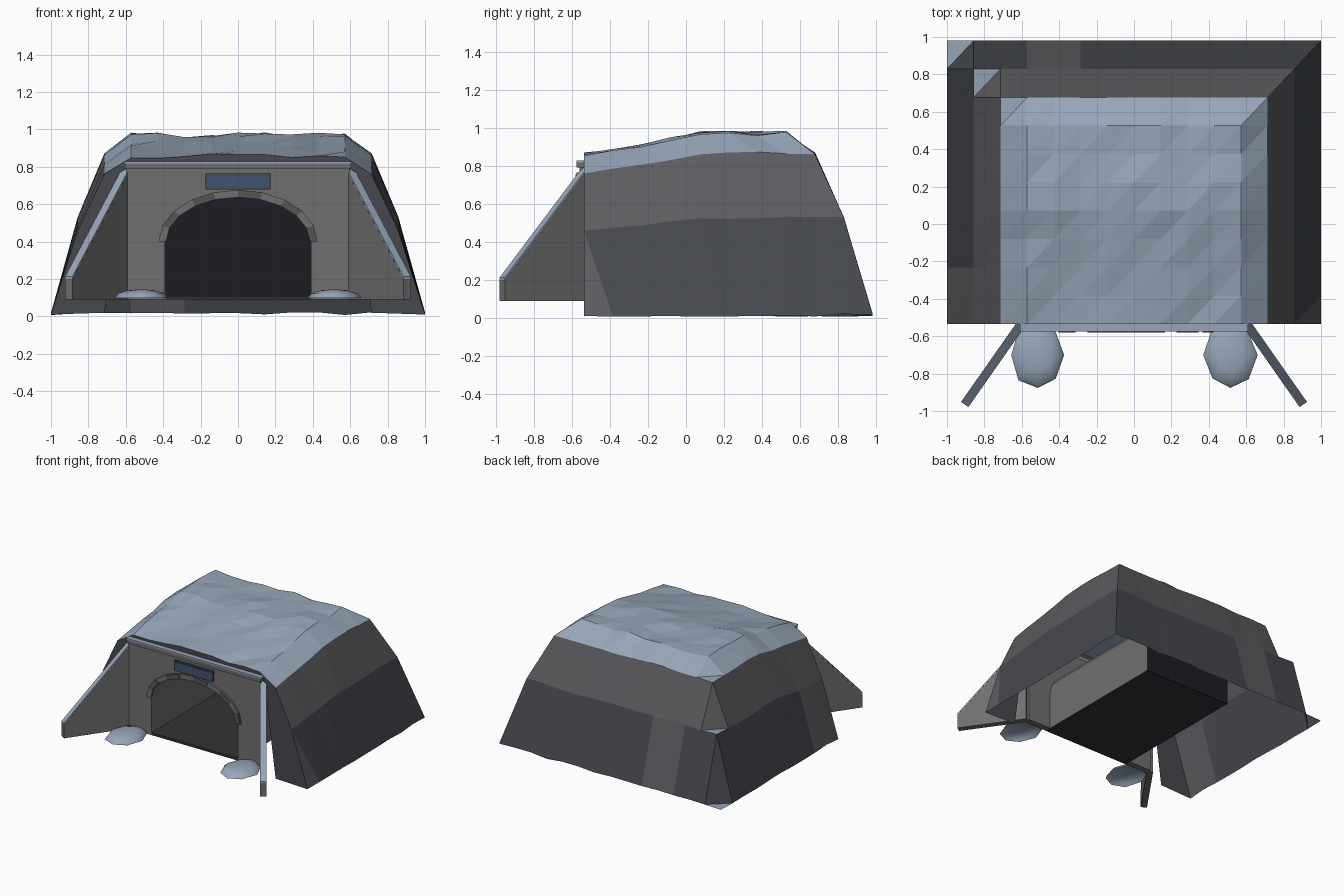
import bpy, bmesh, math, random
from mathutils import Vector

if "Cube" in bpy.data.objects:
    bpy.data.objects.remove(bpy.data.objects["Cube"])

random.seed(4)


def material(name, rgb):
    m = bpy.data.materials.new(name)
    m.diffuse_color = (*rgb, 1)
    m.use_nodes = True
    m.node_tree.nodes["Principled BSDF"].inputs["Base Color"].default_value = m.diffuse_color
    return m


DARK = material("tunnel_dark", (0.013, 0.012, 0.016))
FLOOR = material("road_dark", (0.03, 0.033, 0.037))
BLUE = material("plate_blue", (0.05, 0.09, 0.16))
FRAME = material("frame_grey", (0.06, 0.065, 0.075))
SNOW = material("snow", (0.31, 0.38, 0.48))
ROCK = material("rock_dark", (0.062, 0.066, 0.077))
ROCK2 = material("rock_light", (0.108, 0.105, 0.115))
STONE = material("stone", (0.16, 0.16, 0.163))
STONE2 = material("stone_dark", (0.09, 0.09, 0.093))


def make(name, verts, faces, mats, recalc=True):
    me = bpy.data.meshes.new(name)
    me.from_pydata([tuple(v) for v in verts], [], faces)
    if recalc:
        bm = bmesh.new()
        bm.from_mesh(me)
        bmesh.ops.recalc_face_normals(bm, faces=bm.faces)
        bm.to_mesh(me)
        bm.free()
    ob = bpy.data.objects.new(name, me)
    bpy.context.collection.objects.link(ob)
    for m in mats if isinstance(mats, list) else [mats]:
        me.materials.append(m)
    return ob


def prism(name, prof, off, mat):
    """Extrude a planar 3D outline along a vector."""
    n = len(prof)
    a = [Vector(p) for p in prof]
    b = [p + Vector(off) for p in a]
    faces = [tuple(range(n)), tuple(range(n, 2 * n))]
    faces += [(i, (i + 1) % n, (i + 1) % n + n, i + n) for i in range(n)]
    return make(name, a + b, faces, mat)


def box(name, x0, x1, y0, y1, z0, z1, mat):
    return prism(name, [(x0, y0, z0), (x1, y0, z0), (x1, y0, z1), (x0, y0, z1)],
                 (0, y1 - y0, 0), mat)


# Hill: height grid that steps down to three edges and sinks towards the front
NX, NY, YF, YB = 14, 10, -0.535, 0.98
STEP = [0.015, 0.525, 0.865, 0.97]
FALL = [0.885, 0.905, 0.93, 0.965, 1.0]
verts, faces, slots = [], [], []
for j in range(NY + 1):
    for i in range(NX + 1):
        d = min(i, NX - i, NY - j)
        z = STEP[min(d, 3)] * (FALL[min(j, 4)] if d else 1)
        z += random.uniform(-1, 1) * (0.008 if d < 3 else 0.014)
        verts.append((-1 + 2 * i / NX, YF + (YB - YF) * j / NY, max(z, 0)))
for j in range(NY):
    for i in range(NX):
        a = j * (NX + 1) + i
        b, c, d = a + 1, a + NX + 2, a + NX + 1
        ring = min(i, NX - 1 - i, NY - 1 - j)
        for k, tri in enumerate([(a, b, c), (a, c, d)]):
            p, q, r = (Vector(verts[t]) for t in tri)
            faces.append(tri)
            # snow on gentle slopes, two rock tones on steep ones
            if (q - p).cross(r - p).normalized().z > 0.6:
                slots.append(0)
            elif ring == 1 or (i == 0 and j < 2) or (i == NX - 1 and j == 0 and k == 0) \
                    or (j == NY - 1 and i in (3, 4)):
                slots.append(2)
            else:
                slots.append(1)
# Front closing band around the portal, joined to the hill's front edge
base = len(verts)
for i in range(NX + 1):
    x = -1 + 2 * i / NX
    e = min(i, NX - i)
    if e < 3:
        verts.append((math.copysign(0.714 - 0.05 * e, x), YF, 0.02 + 0.38 * e))
    else:
        verts.append((x, YF, 0.8))
for i in range(NX):
    faces.append((base + i, base + i + 1, i + 1, i))
    slots.append(1)
hill = make("hill", verts, faces, [SNOW, ROCK, ROCK2], recalc=False)
for poly, s in zip(hill.data.polygons, slots):
    poly.material_index = s

# Arch curve shared by wall, lining and ring stones
N = 10


def arch(a, b, zc=0.40, n=N):
    return [(-a * math.cos(math.pi * k / n), zc + b * math.sin(math.pi * k / n))
            for k in range(n + 1)]


W, ZB, ZT = 0.39, 0.09, 0.80
opening = [(-W, ZB)] + arch(W, 0.235) + [(W, ZB)]

# Portal wall with arched opening, snow-topped cap
outline = [(-0.595, ZB), (-0.595, ZT), (0.595, ZT), (0.595, ZB)] + opening[::-1]
prism("portal_wall", [(x, -0.56, z) for x, z in outline], (0, 0.05, 0), STONE)
box("portal_cap", -0.605, 0.605, -0.575, -0.53, 0.79, 0.818, STONE)
box("cap_snow", -0.61, 0.61, -0.575, -0.53, 0.818, 0.829, SNOW)

# Tunnel lining, floor and end wall
y0, y1 = -0.53, 0.62
n = len(opening)
make("tunnel_lining", [(x, y0, z) for x, z in opening] + [(x, y1, z) for x, z in opening],
     [(i, i + 1, i + 1 + n, i + n) for i in range(n - 1)], STONE)
box("tunnel_floor", -W, W, -0.56, y1, 0.09, 0.11, FLOOR)
prism("tunnel_end_wall", [(x, y1 - 0.01, z) for x, z in opening], (0, 0.01, 0), DARK)

# Ring stones round the arch, alternating in tone and depth
p_in, p_out = arch(0.385, 0.237), arch(0.425, 0.277)
for k in range(N):
    q = [p_in[k], p_out[k], p_out[k + 1], p_in[k + 1]]
    prism("ring_stone", [(x, -0.555, z) for x, z in q], (0, -0.02 - 0.006 * (k % 2), 0),
          STONE2 if k % 2 else STONE)

# Plate above the arch
box("plate_frame", -0.175, 0.175, -0.575, -0.555, 0.68, 0.765, FRAME)
box("plate", -0.165, 0.165, -0.58, -0.57, 0.69, 0.755, BLUE)

# Splayed wing walls with sloping snow copings
for s in (-1, 1):
    A, B = Vector((s * 0.60, -0.53, 0)), Vector((s * 0.905, -0.965, 0))
    d = (B - A).normalized()
    side = Vector((-d.y, d.x, 0)) * 0.024

    def at(p, z, w=-1):
        return p + side * w + Vector((0, 0, z))
    prism("wing_wall", [at(A, ZB), at(B, ZB), at(B, 0.20), at(A, 0.78)], side * 2, STONE)
    prism("wing_coping", [at(A, 0.781), at(B, 0.201), at(B, 0.213), at(A, 0.793)],
          side * 2, SNOW)

# Low snow mounds beside the entrance: open flattened domes
for s in (-1, 1):
    bm = bmesh.new()
    bmesh.ops.create_uvsphere(bm, u_segments=8, v_segments=6, radius=1)
    bmesh.ops.delete(bm, geom=[v for v in bm.verts if v.co.z < -0.01], context='VERTS')
    for v in bm.verts:
        r = random.uniform(0.95, 1.06)
        v.co = (s * 0.515 + v.co.x * 0.14 * r, -0.70 + v.co.y * 0.185 * r,
                0.10 + v.co.z * 0.046)
    for f in bm.faces:
        f.smooth = True
    me = bpy.data.meshes.new("snow_mound")
    bm.to_mesh(me)
    bm.free()
    me.materials.append(SNOW)
    bpy.context.collection.objects.link(bpy.data.objects.new("snow_mound", me))
